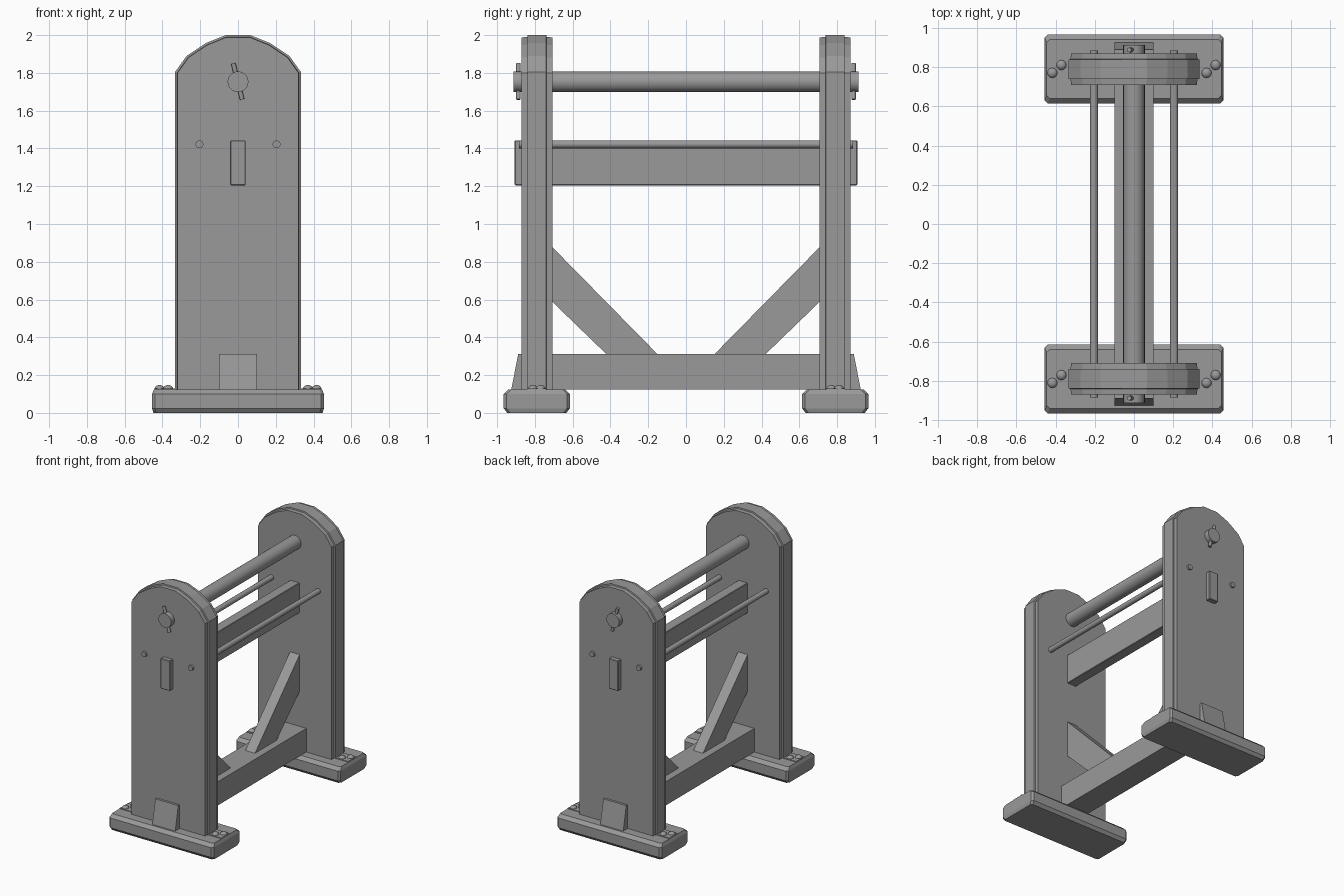
import bpy, bmesh, math
from mathutils import Matrix, Vector

if "Cube" in bpy.data.objects:
    bpy.data.objects.remove(bpy.data.objects["Cube"])

# Dark grey finish for every part
dark = bpy.data.materials.new("dark_grey")
dark.diffuse_color = (0.32, 0.32, 0.32, 1)
dark.use_nodes = True
dark.node_tree.nodes["Principled BSDF"].inputs["Base Color"].default_value = dark.diffuse_color


def finish(name, bm, bevel=0.0, smooth=0):
    bmesh.ops.recalc_face_normals(bm, faces=bm.faces)
    me = bpy.data.meshes.new(name)
    bm.to_mesh(me)
    bm.free()
    me.materials.append(dark)
    ob = bpy.data.objects.new(name, me)
    bpy.context.collection.objects.link(ob)
    if bevel:
        m = ob.modifiers.new("edge", 'BEVEL')
        m.width = bevel
        m.segments = 1
    if smooth:
        bpy.context.view_layer.objects.active = ob
        ob.select_set(True)
        bpy.ops.object.shade_smooth_by_angle(angle=math.radians(smooth))
        ob.select_set(False)
    return ob


def loft(name, rings, bevel=0.0, smooth=0):
    """Closed solid through rings of matching points."""
    bm = bmesh.new()
    vs = [[bm.verts.new(p) for p in r] for r in rings]
    n = len(vs[0])
    for a, b in zip(vs, vs[1:]):
        for i in range(n):
            j = (i + 1) % n
            bm.faces.new((a[i], a[j], b[j], b[i]))
    bm.faces.new(vs[0])
    bm.faces.new(vs[-1])
    return finish(name, bm, bevel, smooth)


def box(name, x, y, z, bevel=0.0):
    ring = lambda h: [(x[0], y[0], h), (x[1], y[0], h), (x[1], y[1], h), (x[0], y[1], h)]
    return loft(name, [ring(z[0]), ring(z[1])], bevel)


def rod(name, a, b, r, sides=20):
    a, b = Vector(a), Vector(b)
    d = b - a
    bm = bmesh.new()
    bmesh.ops.create_cone(bm, cap_ends=True, segments=sides, radius1=r, radius2=r, depth=d.length,
                          matrix=Matrix.Translation((a + b) / 2) @ d.to_track_quat('Z', 'Y').to_matrix().to_4x4())
    return finish(name, bm, smooth=35)


# Arched outline shared by both side panels, inset for the stepped rim
half = [(0.333, 0.12), (0.333, 1.805), (0.272, 1.89), (0.17, 1.958), (0.065, 2.0)]


def outline(y, inset):
    s = 1 - inset / 0.333
    pts = [(x * s, z if z < 1 else z - inset * (z - 1.6) / 0.4) for x, z in half]
    pts += [(-x, z) for x, z in reversed(pts)]
    return [(x, y, z) for x, z in pts]


for side, s in (("front", -1), ("back", 1)):
    # Upright panel with a raised band round its middle
    loft(side + "_panel", [outline(s * y, i) for y, i in
                           ((0.708, 0.012), (0.738, 0.010), (0.740, 0),
                            (0.838, 0), (0.840, 0.010), (0.870, 0.012))])

    # Foot with softened long edges
    def foot_ring(z, c):
        x, y0, y1 = 0.455 - c * 0.4, 0.615 + c, 0.965 - c
        k = 0.015
        return [(px, s * py, z) for px, py in
                ((-x + k, y0), (x - k, y0), (x, y0 + k), (x, y1 - k),
                 (x - k, y1), (-x + k, y1), (-x, y1 - k), (-x, y0 + k))]
    loft(side + "_foot", [foot_ring(0, 0.018), foot_ring(0.024, 0), foot_ring(0.1, 0), foot_ring(0.125, 0.025)])

    # Locking pin through the end of the axle
    rod(side + "_locking_pin", (-0.025, s * 0.887, 1.85), (0.022, s * 0.887, 1.66), 0.012, 12)

    # Diagonal brace
    prof = [(0.715, 0.885), (0.715, 0.595), (0.41, 0.30), (0.14, 0.30)]
    loft(side + "_brace", [[(x, s * y, z) for y, z in prof] for x in (-0.042, 0.042)])

    # Foot plates with domed bolts
    for label, sx in (("left", -1), ("right", 1)):
        box(f"{side}_{label}_foot_plate", sorted((sx * 0.31, sx * 0.443)),
            sorted((s * 0.74, s * 0.842)), (0.11, 0.13))
        for i, o in enumerate((-1, 1)):
            bm = bmesh.new()
            bmesh.ops.create_uvsphere(bm, u_segments=12, v_segments=8, radius=0.026,
                                      matrix=Matrix.Translation((sx * 0.393 + o * 0.023, s * 0.79 + o * 0.02, 0.128))
                                      @ Matrix.Diagonal((1, 1, 0.75, 1)))
            finish(f"{side}_{label}_bolt_{i + 1}", bm, smooth=35)

# Axle and thin guide rods
rod("axle", (0, -0.912, 1.753), (0, 0.912, 1.753), 0.055, 24)
for label, x in (("left", -0.204), ("right", 0.204)):
    rod(label + "_guide_rod", (x, -0.885, 1.422), (x, 0.885, 1.422), 0.021, 16)

# Upper cross beam
box("upper_beam", (-0.042, 0.04), (-0.907, 0.907), (1.205, 1.443), 0.004)

# Lower cross beam with sloping ends
loft("lower_beam", [[(x, -0.925, 0.125), (x, 0.925, 0.125), (x, 0.888, 0.312), (x, -0.888, 0.312)]
                    for x in (-0.1, 0.1)])
